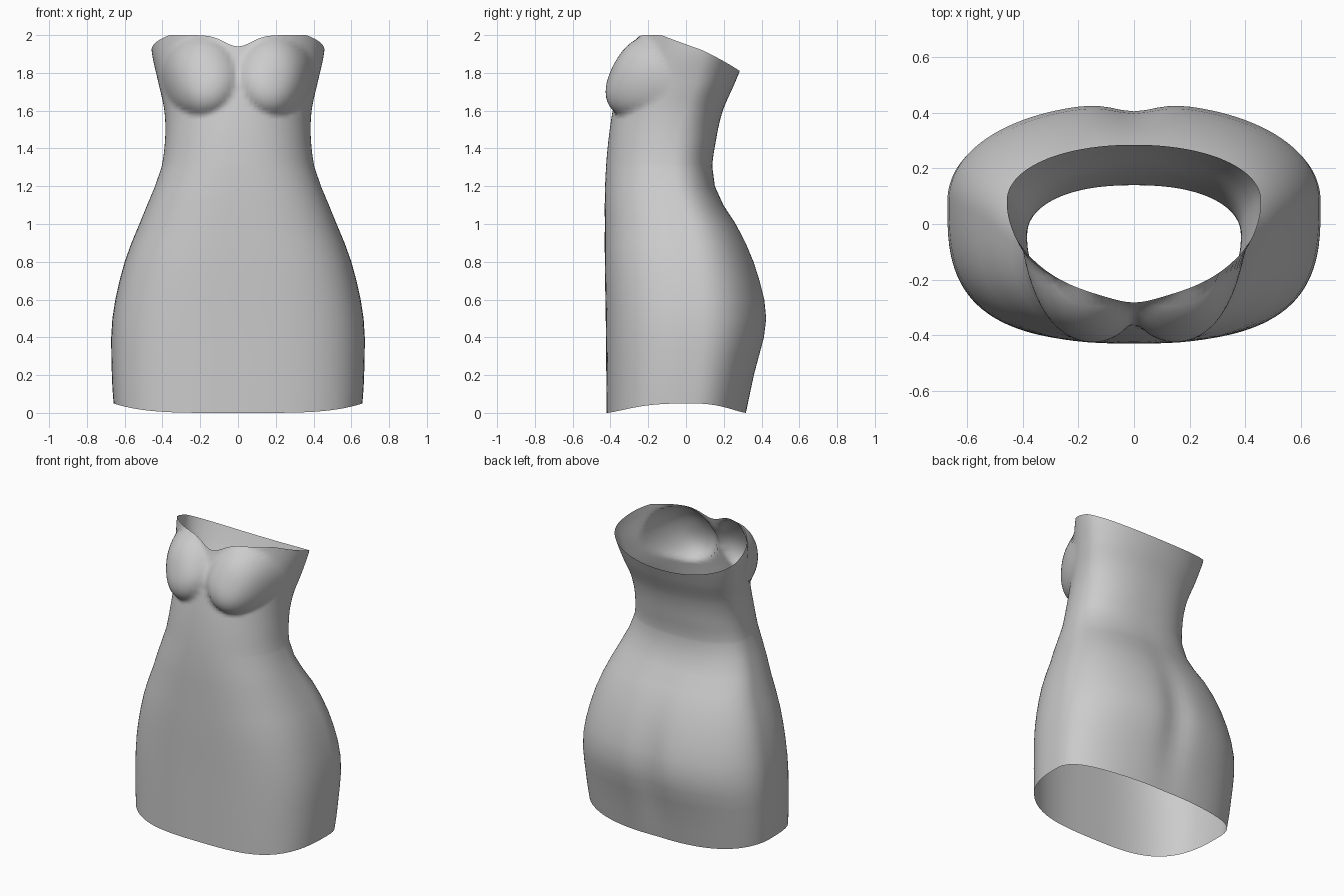
import bpy, bmesh, math

if "Cube" in bpy.data.objects:
    bpy.data.objects.remove(bpy.data.objects["Cube"])

COLS = 112

# Dress profile: z, half width, front y, back y, y of widest point, front and back squareness
PROFILE = [
    (0.00, 0.655, -0.42, 0.32, 0.02, 2.9, 2.4),
    (0.20, 0.668, -0.422, 0.365, 0.05, 2.9, 2.3),
    (0.50, 0.665, -0.425, 0.435, 0.08, 2.9, 2.15),
    (0.80, 0.60, -0.43, 0.365, 0.05, 2.8, 2.2),
    (1.03, 0.51, -0.43, 0.25, 0.00, 2.6, 2.3),
    (1.14, 0.465, -0.43, 0.175, -0.05, 2.5, 2.3),
    (1.28, 0.41, -0.425, 0.14, -0.08, 2.3, 2.3),
    (1.45, 0.386, -0.41, 0.16, -0.06, 2.2, 2.3),
    (1.60, 0.39, -0.388, 0.195, -0.01, 2.1, 2.2),
    (1.75, 0.422, -0.355, 0.26, 0.05, 2.0, 2.1),
    (1.90, 0.455, -0.295, 0.32, 0.085, 2.0, 2.0),
    (2.00, 0.46, -0.265, 0.35, 0.09, 2.0, 2.0),
]


def section(z):
    """Smoothly interpolated profile row at height z."""
    z = min(max(z, 0.0), 2.0)
    k = 0
    while k < len(PROFILE) - 2 and z > PROFILE[k + 1][0]:
        k += 1
    p0, p1 = PROFILE[max(k - 1, 0)], PROFILE[k]
    p2, p3 = PROFILE[k + 1], PROFILE[min(k + 2, len(PROFILE) - 1)]
    h = p2[0] - p1[0]
    u = (z - p1[0]) / h
    out = []
    for c in range(1, 7):
        m1 = (p2[c] - p0[c]) / (p2[0] - p0[0]) * h
        m2 = (p3[c] - p1[c]) / (p3[0] - p1[0]) * h
        out.append((2*u**3 - 3*u**2 + 1) * p1[c] + (u**3 - 2*u**2 + u) * m1
                   + (3*u**2 - 2*u**3) * p2[c] + (u**3 - u**2) * m2)
    return out


def rim_height(c, s):
    """Height of the neckline: dips between the cups and falls to the back."""
    if s >= 0:
        return 1.92 - 0.11 * s
    z = 1.92 + 0.08 * min(1.0, -s / 0.62)
    return z - 0.06 * math.exp(-(0.46 * c / 0.10) ** 2)


def point(zs, t):
    c, s = math.cos(t), math.sin(t)
    # hem lifts at the sides, neckline follows the rim
    z = zs + 0.05 * abs(c) ** 3 * max(0.0, 1 - zs / 0.4)
    if zs > 1.3:
        z = 1.3 + (zs - 1.3) / 0.7 * (rim_height(c, s) - 1.3)
    a, front, back, mid, nf, nb = section(z)
    n = nf if s < 0 else nb
    depth = (mid - front) if s < 0 else (back - mid)
    x = a * math.copysign(abs(c) ** (2 / n), c)
    y = mid + depth * math.copysign(abs(s) ** (2 / n), s)
    if s < 0:
        # rounded cups, fuller to the outside, with a crease below
        u = (abs(x) - 0.205) / 0.195
        r = math.hypot(u, (z - 1.785) / 0.205)
        if r < 1:
            y -= 0.105 * (1 + 0.4 * u) * (1 - r ** 3) ** 0.8
    else:
        # soft hollow down the middle of the seat
        y -= 0.03 * math.exp(-(x / 0.1) ** 2 - ((z - 0.5) / 0.35) ** 2)
    return x, y, z


# Loft the rings into one open cloth surface
rows = [i * 0.1 for i in range(13)] + [1.3 + 0.7 * i / 36 for i in range(37)]
bm = bmesh.new()
rings = [[bm.verts.new(point(z, 2 * math.pi * j / COLS)) for j in range(COLS)] for z in rows]
for lower, upper in zip(rings, rings[1:]):
    for j in range(COLS):
        k = (j + 1) % COLS
        bm.faces.new((lower[j], lower[k], upper[k], upper[j])).smooth = True
mesh = bpy.data.meshes.new("strapless_dress")
bm.to_mesh(mesh)
bm.free()
dress = bpy.data.objects.new("strapless_dress", mesh)
bpy.context.collection.objects.link(dress)
